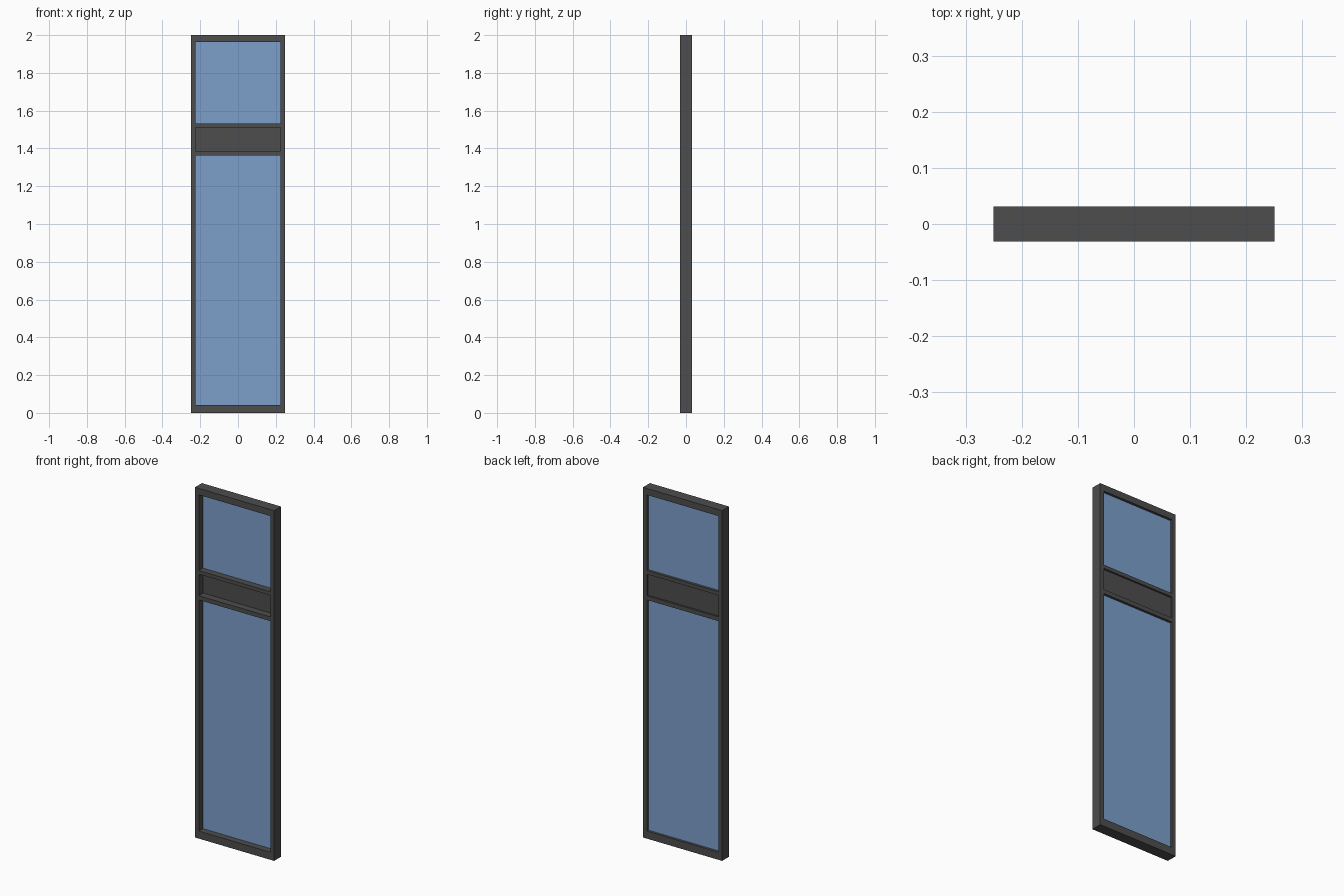
import bpy, bmesh

if "Cube" in bpy.data.objects:
    bpy.data.objects.remove(bpy.data.objects["Cube"])

HALF_W, HALF_D, INNER = 0.25, 0.031, 0.226


def material(name, color):
    m = bpy.data.materials.new(name)
    m.diffuse_color = (*color, 1)
    m.use_nodes = True
    m.node_tree.nodes["Principled BSDF"].inputs["Base Color"].default_value = m.diffuse_color
    return m


def finish(name, bm, mat):
    bmesh.ops.recalc_face_normals(bm, faces=bm.faces[:])
    me = bpy.data.meshes.new(name)
    bm.to_mesh(me)
    bm.free()
    me.materials.append(mat)
    ob = bpy.data.objects.new(name, me)
    bpy.context.collection.objects.link(ob)
    return ob


def box(name, y0, y1, z0, z1, mat):
    bm = bmesh.new()
    bmesh.ops.create_cube(bm, size=1)
    for v in bm.verts:
        v.co.x *= 2 * INNER
        v.co.y = y1 if v.co.y > 0 else y0
        v.co.z = z1 if v.co.z > 0 else z0
    return finish(name, bm, mat)


dark = material("dark_metal", (0.075, 0.075, 0.075))
blue = material("blue_glass", (0.2, 0.35, 0.6))

# Frame: front outline cells (three openings left out), extruded to depth
xs = [-HALF_W, -INNER, INNER, HALF_W]
zs = [0, 0.043, 1.363, 1.387, 1.51, 1.531, 1.963, 2]
bm = bmesh.new()
grid = [[bm.verts.new((x, -HALF_D, z)) for x in xs] for z in zs]
for r in range(len(zs) - 1):
    for c in range(3):
        if c == 1 and r % 2 == 1:
            continue
        bm.faces.new((grid[r][c], grid[r][c + 1], grid[r + 1][c + 1], grid[r + 1][c]))
ext = bmesh.ops.extrude_face_region(bm, geom=bm.faces[:], use_keep_orig=True)
moved = [g for g in ext["geom"] if isinstance(g, bmesh.types.BMVert)]
bmesh.ops.translate(bm, verts=moved, vec=(0, 2 * HALF_D, 0))
finish("frame", bm, dark)

# Infill: two panes set towards the back, and the solid lock panel
box("lower_glass", 0.006, 0.017, zs[1], zs[2], blue)
box("lock_panel", 0.009, 0.021, zs[3], zs[4], dark)
box("upper_glass", 0.006, 0.017, zs[5], zs[6], blue)
